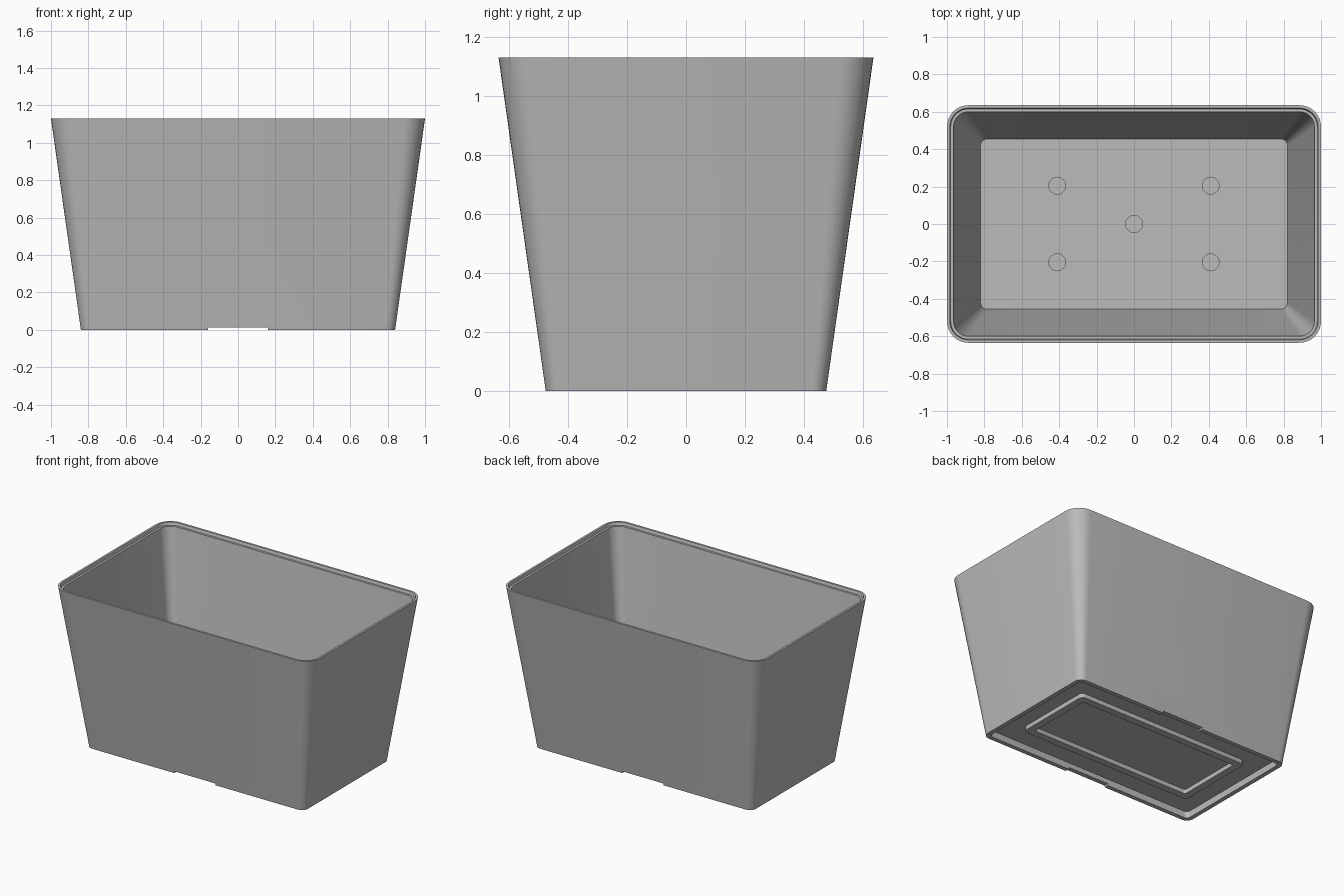
import bpy, bmesh, math

cube = bpy.data.objects.get("Cube")
if cube:
    bpy.data.objects.remove(cube, do_unlink=True)

grey = bpy.data.materials.new("plastic_grey")
grey.use_nodes = True
colour = (0.5, 0.5, 0.5, 1)
grey.diffuse_color = colour
grey.node_tree.nodes["Principled BSDF"].inputs["Base Color"].default_value = colour

STEPS = 8  # segments in each rounded corner


def ring(bm, hx, hy, r, z):
    """Rounded rectangle of half sizes hx, hy and corner radius r."""
    verts = []
    for q, (sx, sy) in enumerate([(1, 1), (-1, 1), (-1, -1), (1, -1)]):
        for i in range(STEPS + 1):
            a = math.pi / 2 * (q + i / STEPS)
            verts.append(bm.verts.new((sx * (hx - r) + r * math.cos(a),
                                       sy * (hy - r) + r * math.sin(a), z)))
    return verts


def stack(name, rings):
    """Closed solid made by joining rounded rectangles in order."""
    bm = bmesh.new()
    loops = [ring(bm, *values) for values in rings]
    n = len(loops[0])
    for a, b in zip(loops, loops[1:]):
        for i in range(n):
            j = (i + 1) % n
            bm.faces.new((a[i], a[j], b[j], b[i]))
    bm.faces.new(loops[0])
    bm.faces.new(loops[-1])
    bmesh.ops.recalc_face_normals(bm, faces=bm.faces)
    mesh = bpy.data.meshes.new(name)
    bm.to_mesh(mesh)
    bm.free()
    mesh.materials.append(grey)
    obj = bpy.data.objects.new(name, mesh)
    bpy.context.collection.objects.link(obj)
    return obj


def activate(obj):
    bpy.ops.object.select_all(action='DESELECT')
    obj.select_set(True)
    bpy.context.view_layer.objects.active = obj


def cut(obj, cutter):
    cutter.hide_render = True
    mod = obj.modifiers.new("cut", 'BOOLEAN')
    mod.operation = 'DIFFERENCE'
    mod.solver = 'EXACT'
    mod.object = cutter
    activate(obj)
    bpy.ops.object.modifier_apply(modifier=mod.name)
    bpy.data.objects.remove(cutter, do_unlink=True)


# Tapered tub: foot, outer wall, stepped rim, inner wall and floor
tub = stack("planter_tub", [
    (0.81, 0.445, 0.03, 0.065),
    (0.81, 0.445, 0.03, 0),
    (0.84, 0.475, 0.05, 0),
    (1.0, 0.635, 0.115, 1.13),
    (0.985, 0.62, 0.1, 1.13),
    (0.98, 0.615, 0.095, 1.11),
    (0.965, 0.6, 0.08, 1.11),
    (0.82, 0.455, 0.035, 0.08),
])

# Drain holes in the floor
for x, y in [(0, 0)] + [(sx * 0.41, sy * 0.205) for sx in (-1, 1) for sy in (-1, 1)]:
    bpy.ops.mesh.primitive_cylinder_add(vertices=32, radius=0.045, depth=0.06,
                                        location=(x, y, 0.08))
    cut(tub, bpy.context.object)

# Shallow notch across the front and back of the foot
bpy.ops.mesh.primitive_cube_add(size=1, location=(0, 0, 0))
notch = bpy.context.object
notch.scale = (0.32, 1.2, 0.026)
cut(tub, notch)

# Base plate under the floor, with a raised rectangular ridge
base = stack("base_plate", [
    (0.809, 0.444, 0.03, 0.055),
    (0.809, 0.444, 0.03, 0.045),
    (0.665, 0.285, 0.03, 0.045),
    (0.665, 0.285, 0.03, 0.015),
    (0.615, 0.235, 0.015, 0.015),
    (0.615, 0.235, 0.015, 0.045),
])

for obj in (tub, base):
    activate(obj)
    bpy.ops.object.shade_smooth_by_angle(angle=math.radians(30))
